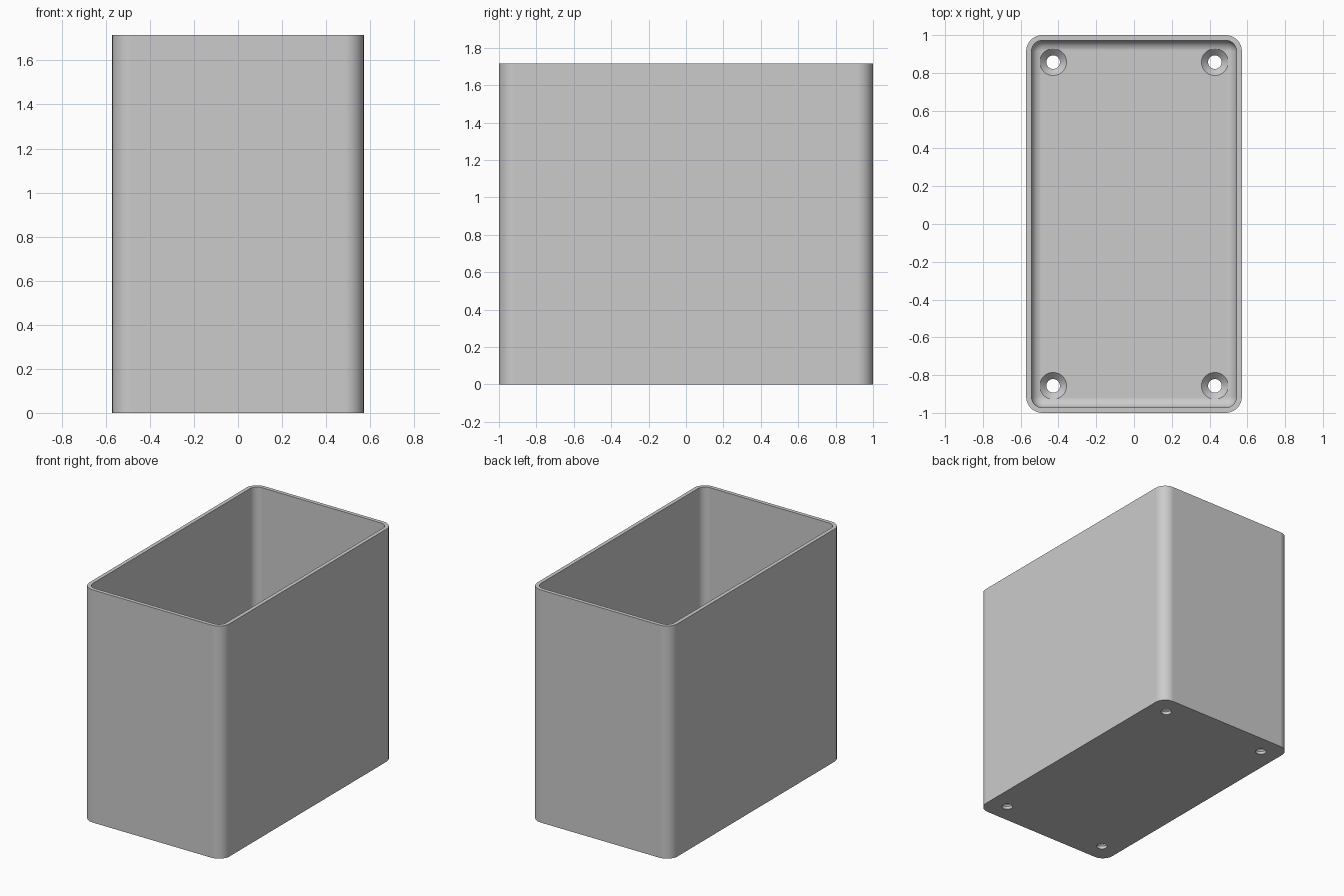
import bpy, bmesh
from math import sin, cos, pi

if "Cube" in bpy.data.objects:
    bpy.data.objects.remove(bpy.data.objects["Cube"])

HALF_X, HALF_Y, HEIGHT = 0.571, 1.0, 1.715
WALL, FLOOR, CORNER, FILLET = 0.028, 0.057, 0.086, 0.055
HOLE_X, HOLE_Y, HOLE_R, SINK_R = 0.428, 0.857, 0.036, 0.071

grey = bpy.data.materials.new("light grey")
grey.use_nodes = True
grey.diffuse_color = (0.6, 0.6, 0.6, 1)
grey.node_tree.nodes["Principled BSDF"].inputs["Base Color"].default_value = (0.6, 0.6, 0.6, 1)


def make_object(name, bm):
    bmesh.ops.recalc_face_normals(bm, faces=bm.faces)
    mesh = bpy.data.meshes.new(name)
    bm.to_mesh(mesh)
    bm.free()
    mesh.materials.append(grey)
    obj = bpy.data.objects.new(name, mesh)
    bpy.context.collection.objects.link(obj)
    return obj


def rounded_ring(inset, z, steps=10):
    """Rounded rectangle outline, moved inwards from the outer wall."""
    r = CORNER - inset
    points = []
    for quarter, (sx, sy) in enumerate([(1, 1), (-1, 1), (-1, -1), (1, -1)]):
        for i in range(steps + 1):
            a = (quarter + i / steps) * pi / 2
            points.append((sx * (HALF_X - CORNER) + r * cos(a),
                           sy * (HALF_Y - CORNER) + r * sin(a), z))
    return points


def circle(x, y, r, z, sides=40):
    return [(x + r * cos(2 * pi * i / sides), y + r * sin(2 * pi * i / sides), z)
            for i in range(sides)]


def loft(bm, outlines):
    """Skin a stack of matching outlines and cap both ends."""
    rings = [[bm.verts.new(p) for p in outline] for outline in outlines]
    for low, high in zip(rings, rings[1:]):
        for i in range(len(low)):
            j = (i + 1) % len(low)
            bm.faces.new((low[i], low[j], high[j], high[i]))
    bm.faces.new(rings[0])
    bm.faces.new(rings[-1])


# Open box: outer wall, rim, inner wall, then the fillet into the floor
outlines = [rounded_ring(0, 0), rounded_ring(0, HEIGHT), rounded_ring(WALL, HEIGHT)]
for i in range(9):
    a = i / 8 * pi / 2
    outlines.append(rounded_ring(WALL + FILLET * (1 - cos(a)),
                                 FLOOR + FILLET * (1 - sin(a))))
bm = bmesh.new()
loft(bm, outlines)
box = make_object("open_box", bm)

# Countersunk screw holes in the four floor corners
bm = bmesh.new()
for sx in (-1, 1):
    for sy in (-1, 1):
        profile = [(HOLE_R, -0.05), (HOLE_R, FLOOR - (SINK_R - HOLE_R)),
                   (SINK_R, FLOOR), (SINK_R, FLOOR + 0.1)]
        loft(bm, [circle(sx * HOLE_X, sy * HOLE_Y, r, z) for r, z in profile])
cutter = make_object("screw_hole_cutter", bm)
cutter.hide_render = True

cut = box.modifiers.new("screw_holes", "BOOLEAN")
cut.operation, cut.solver, cut.object = "DIFFERENCE", "EXACT", cutter
bpy.ops.object.select_all(action="DESELECT")
bpy.context.view_layer.objects.active = box
box.select_set(True)
bpy.ops.object.modifier_apply(modifier=cut.name)
bpy.data.objects.remove(cutter)

# Smooth the rounded corners while the flat walls stay flat
bpy.ops.object.shade_smooth_by_angle(angle=pi / 6)
weighted = box.modifiers.new("flat_walls", "WEIGHTED_NORMAL")
weighted.keep_sharp = True
